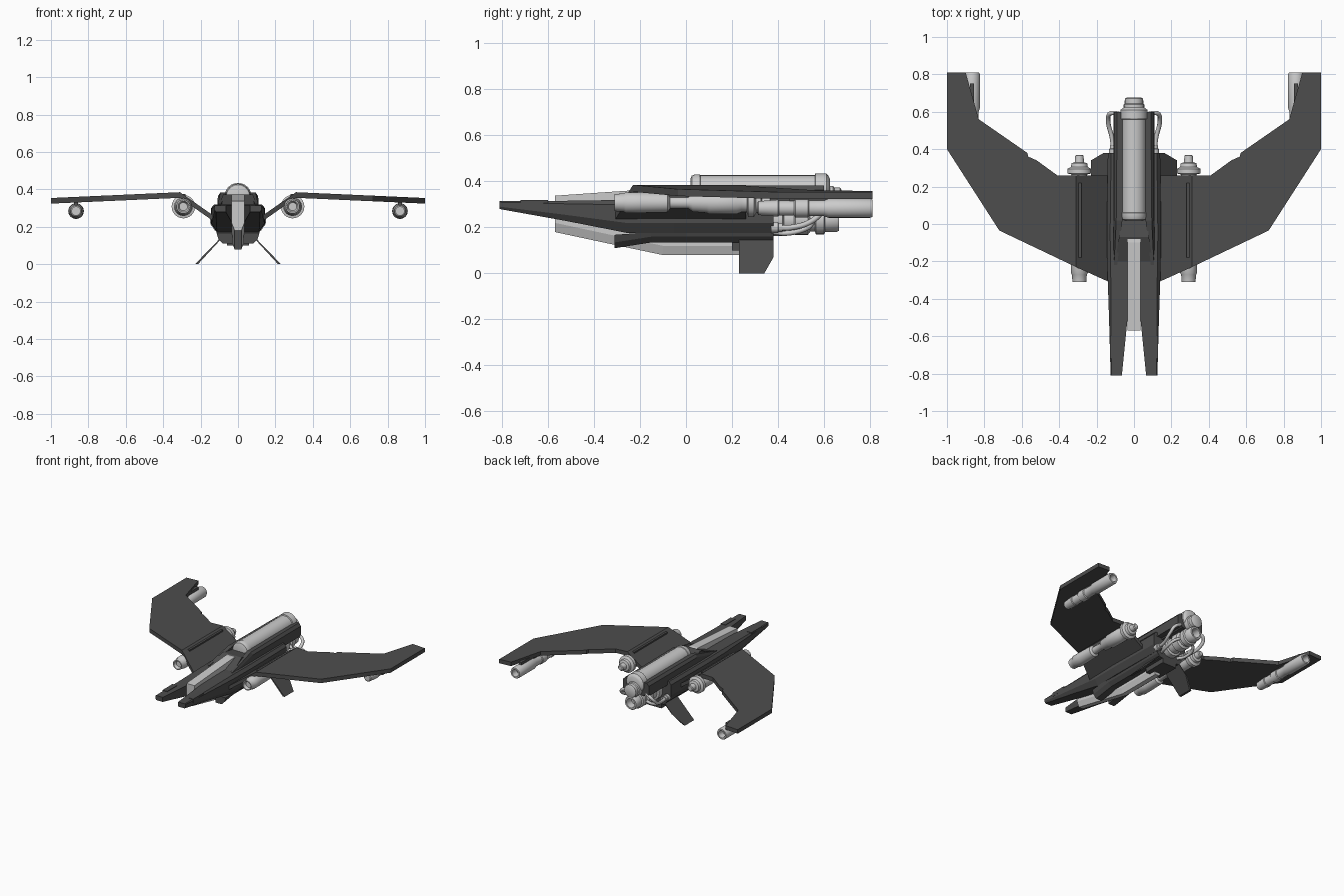
import bpy, bmesh, math

if "Cube" in bpy.data.objects:
    bpy.data.objects.remove(bpy.data.objects["Cube"])

dark = bpy.data.materials.new("dark_hull")
dark.diffuse_color = (0.075, 0.075, 0.075, 1)
dark.use_nodes = True
dark.node_tree.nodes["Principled BSDF"].inputs["Base Color"].default_value = dark.diffuse_color


def finish(bm, name, mat=None, mirror=False, smooth=False):
    bmesh.ops.recalc_face_normals(bm, faces=bm.faces[:])
    me = bpy.data.meshes.new(name)
    bm.to_mesh(me)
    bm.free()
    ob = bpy.data.objects.new(name, me)
    bpy.context.collection.objects.link(ob)
    if mat:
        me.materials.append(mat)
    if smooth:
        bpy.ops.object.select_all(action='DESELECT')
        ob.select_set(True)
        bpy.context.view_layer.objects.active = ob
        bpy.ops.object.shade_smooth_by_angle(angle=math.radians(35))
    if mirror:
        ob.modifiers.new("mirror", 'MIRROR')
    return ob


def loft(name, rings, **kw):
    """Skin equal-length rings of 3D points and cap both ends."""
    bm = bmesh.new()
    vs = [[bm.verts.new(p) for p in r] for r in rings]
    n = len(rings[0])
    for a, b in zip(vs, vs[1:]):
        for i in range(n):
            bm.faces.new((a[i], a[(i + 1) % n], b[(i + 1) % n], b[i]))
    bm.faces.new(vs[0])
    bm.faces.new(vs[-1])
    return finish(bm, name, **kw)


def lathe(name, profile, x=0, z=0, sides=24, **kw):
    """Turned part along y from (y, radius) pairs."""
    rings = [[(x + r * math.cos(2 * math.pi * i / sides), y,
               z + r * math.sin(2 * math.pi * i / sides)) for i in range(sides)]
             for y, r in profile]
    return loft(name, rings, smooth=True, **kw)


def box(name, x0, x1, y0, y1, z0, z1, **kw):
    return loft(name, [[(x0, y, z0), (x1, y, z0), (x1, y, z1), (x0, y, z1)]
                       for y in (y0, y1)], **kw)


def pipe(name, pts, r):
    for s, side in ((1, "right"), (-1, "left")):
        cu = bpy.data.curves.new(name + "_" + side, 'CURVE')
        cu.dimensions = '3D'
        cu.bevel_depth, cu.bevel_resolution, cu.resolution_u = r, 2, 6
        cu.use_fill_caps = True
        sp = cu.splines.new('BEZIER')
        sp.bezier_points.add(len(pts) - 1)
        for b, p in zip(sp.bezier_points, pts):
            b.co = (s * p[0], p[1], p[2])
            b.handle_left_type = b.handle_right_type = 'AUTO'
        bpy.context.collection.objects.link(bpy.data.objects.new(cu.name, cu))


# Main hull halves running forward into two nose prongs
def hull_ring(y, xi, xo, zb, zt):
    h = zt - zb
    return [(xi, y, zb), (xo - 0.2 * h, y, zb), (xo, y, zb + 0.3 * h),
            (xo, y, zt - 0.15 * h), (xo - 0.12 * h, y, zt), (xi, y, zt)]


loft("hull_prong", [hull_ring(-0.81, .065, .125, .28, .315),
                    hull_ring(-0.52, .036, .133, .228, .316),
                    hull_ring(-0.25, .028, .142, .175, .32),
                    hull_ring(-0.05, .0, .145, .175, .32),
                    hull_ring(0.38, .0, .14, .175, .32)], mat=dark, mirror=True)
box("nose_plate", .09, .129, -.72, -.6, .29, .319, mat=dark, mirror=True)

# Lower hull with raked intake lips
loft("lower_hull", [[(.03, y, zb), (.08, y, zb), (.105, y, zb + .025), (.115, y, zt), (.03, y, zt)]
                    for y, zb, zt in ((-.31, .11, .168), (-.15, .135, .18),
                                      (.0, .135, .19), (.38, .135, .19))], mat=dark, mirror=True)

# Central keel plate between the prongs, chamfered at the bottom
loft("keel", [[(-.018, y, zb), (.018, y, zb), (.034, y, zb + .04), (.034, y, zt),
               (-.034, y, zt), (-.034, y, zb + .04)]
              for y, zb, zt in ((-.57, .18, .338), (-.28, .118, .358),
                                (-.1, .08, .37), (.25, .08, .33))])
box("keel_tail", -.06, .06, .2, .38, .1, .2, mat=dark)

# Dorsal spine cradling the top tank
loft("spine_rail", [[(xa, y, .29), (.11, y, .29), (.108, y, zt - .02), (xb, y, zt), (xa, y, zt)]
                    for y, xa, xb, zt in ((-.22, .09, .107, .322), (.02, .062, .095, .383),
                                          (.6, .062, .09, .383))], mat=dark, mirror=True)
loft("spine_core", [[(-w, y, .28), (w, y, .28), (w, y, zt), (-w, y, zt)]
                    for y, w, zt in ((-.2, .1, .32), (-.07, .08, .372), (.03, .07, .36),
                                     (.6, .07, .33))], mat=dark)
lathe("top_tank", [(.02, .05), (.025, .062), (.04, .068), (.06, .068), (.062, .064), (.56, .064),
                   (.562, .072), (.61, .072), (.62, .06), (.625, .05)], z=.363)

# Gull wings: inner panel rises to a fold, outer panel droops to a raked tip
def wing_z(x):
    return .385 - (.31 - x) * .7 if x < .31 else .385 - (x - .31) * .045


inner = [(.1, -.325), (.31, -.23), (.31, .26), (.1, .26)]
outer = [(.31, -.23), (.72, -.035), (1, .4), (1, .81), (.9, .81), (.83, .56),
         (.57, .38), (.565, .36), (.52, .34), (.41, .26), (.31, .26)]
bm = bmesh.new()
for poly in (inner, outer):
    bm.faces.new([bm.verts.new((x, y, wing_z(x))) for x, y in poly])
bmesh.ops.remove_doubles(bm, verts=bm.verts[:], dist=1e-4)
top = bm.faces[:]
ext = bmesh.ops.extrude_face_region(bm, geom=top, use_keep_orig=True)
bmesh.ops.translate(bm, vec=(0, 0, -.03),
                    verts=[v for v in ext["geom"] if isinstance(v, bmesh.types.BMVert)])
finish(bm, "wing", mat=dark, mirror=True)

# Splayed ventral fins
fin = [(.23, 0), (.34, 0), (.38, .07), (.38, .17), (.23, .17)]
loft("ventral_fin", [[(.222 - z * .97 + d, y, z + (.009 if d < 0 else 0)) if z else (.222 + d, y, 0)
                      for y, z in fin] for d in (-.008, .008)], mat=dark, mirror=True)

# Engine pods under the wing folds
lathe("wing_engine", [(-.29, .022), (-.31, .03), (-.31, .037), (-.27, .04), (-.262, .045),
                      (-.2, .045), (-.08, .042), (-.07, .026), (.01, .026), (.03, .04),
                      (.09, .045), (.1, .05), (.22, .05), (.24, .042), (.265, .042),
                      (.27, .063), (.295, .063), (.305, .045), (.325, .042), (.33, .025),
                      (.365, .022), (.37, .016)], x=.292, z=.308, mirror=True)
box("engine_pylon", .28, .305, -.18, .22, .33, .375, mat=dark, mirror=True)

# Wing tip cannons with hollow ends
lathe("tip_cannon", [(.31, .024), (.315, .03), (.4, .037), (.405, .033), (.47, .033), (.475, .04),
                     (.53, .04), (.535, .035), (.6, .035), (.62, .042), (.8, .042), (.81, .038),
                     (.81, .027), (.76, .024)], x=.866, z=.284, mirror=True)
box("cannon_mount", .855, .877, .45, .75, .31, .345, mat=dark, mirror=True)

# Rear main engine and its fittings
lathe("main_engine", [(.36, .07), (.42, .07), (.425, .055), (.47, .055), (.475, .064), (.53, .064),
                      (.54, .05), (.56, .05), (.565, .062), (.6, .062), (.605, .052),
                      (.655, .052), (.665, .046), (.665, .034), (.61, .03)], z=.232)
lathe("tank_cap", [(.6, .055), (.64, .055), (.645, .048), (.67, .048), (.675, .04)], z=.325)
box("engine_strut", -.02, .02, .4, .58, .27, .32)
lathe("pipe_socket", [(.37, .024), (.4, .024), (.403, .019), (.42, .019)],
      x=.11, z=.2, sides=16, mirror=True)
pipe("fuel_pipe", [(.11, .39, .2), (.118, .46, .2), (.138, .55, .23), (.128, .59, .27),
                   (.08, .59, .3)], .012)
pipe("coolant_pipe", [(.07, .38, .18), (.09, .44, .175), (.085, .53, .2), (.05, .55, .22)], .011)
